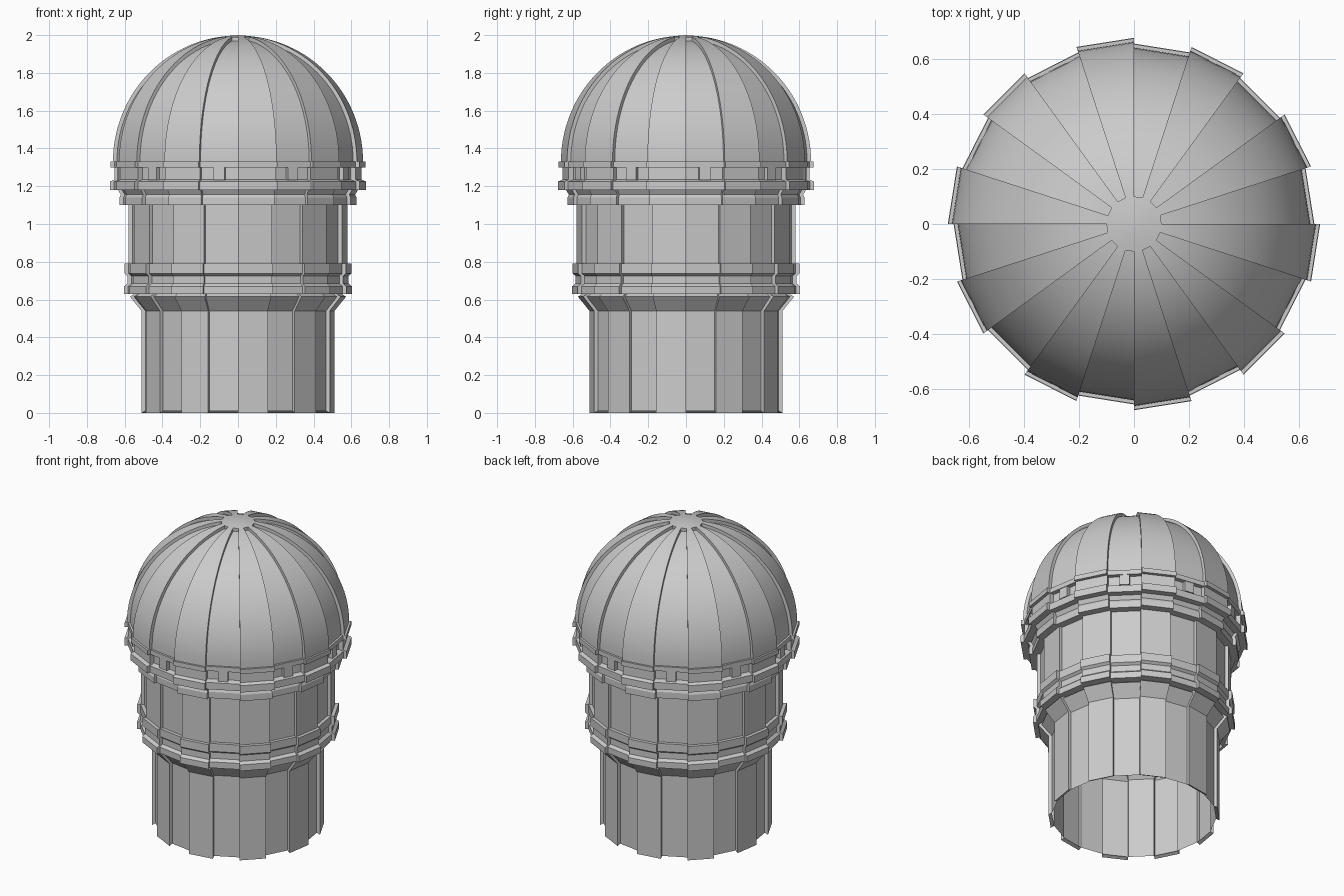
import bpy, bmesh
from math import sin, cos, pi

if "Cube" in bpy.data.objects:
    bpy.data.objects.remove(bpy.data.objects["Cube"])

N = 20             # panels around; every odd panel stands proud
STEP = 0.021       # depth of the recessed panels


def point(bm, r, z, k):
    a = 2 * pi * k / N
    return bm.verts.new((r * cos(a), r * sin(a), z))


def finish(bm, name, flip=False):
    bmesh.ops.remove_doubles(bm, verts=bm.verts, dist=1e-5)
    bmesh.ops.recalc_face_normals(bm, faces=bm.faces)
    mesh = bpy.data.meshes.new(name)
    bm.to_mesh(mesh)
    bm.free()
    ob = bpy.data.objects.new(name, mesh)
    bpy.context.collection.objects.link(ob)
    return ob


def quad(bm, pts):
    """Face from (r, z, k) corners, skipping repeated ones."""
    unique = []
    for p in pts:
        key = (p[0], p[1], p[2] if p[0] > 1e-6 else 0)
        if key not in unique:
            unique.append(key)
    if len(unique) > 2:
        bm.faces.new([point(bm, *p) for p in unique])


def panels(name, high, low, close_bottom=False):
    """Alternating proud and recessed panels, joined by radial step walls."""
    bm = bmesh.new()
    for k in range(N):
        prof = high if k % 2 else low
        for (r0, z0), (r1, z1) in zip(prof, prof[1:]):
            quad(bm, [(r0, z0, k), (r0, z0, k + 1), (r1, z1, k + 1), (r1, z1, k)])
        for i in range(len(high) - 1):
            quad(bm, [(*high[i], k), (*high[i + 1], k), (*low[i + 1], k), (*low[i], k)])
        if close_bottom and k % 2:
            quad(bm, [(*high[0], k), (*high[0], k + 1), (*low[0], k + 1), (*low[0], k)])
    return finish(bm, name)


def inset(profile):
    return [(r - STEP, z) for r, z in profile]


# Lower tower with flared collar
base = [(0.511, 0), (0.511, 0.54), (0.572, 0.615), (0.55, 0.63)]
base_low = inset(base)
base_low[0] = (base_low[0][0], 0.01)
panels("lower_tower", base, base_low, True)

# Drum with triple lower band and upper ledge
drum = [(0.55, 0.63), (0.603, 0.63), (0.603, 0.67), (0.585, 0.685),
        (0.585, 0.725), (0.601, 0.738), (0.601, 0.79), (0.579, 0.79),
        (0.579, 1.10), (0.627, 1.10), (0.627, 1.14), (0.62, 1.155),
        (0.635, 1.18)]
panels("drum", drum, inset(drum))

# Band below the dome, with a deeper slot in the recessed panels
band = [(0.635, 1.18), (0.677, 1.18), (0.677, 1.225), (0.655, 1.235),
        (0.655, 1.30), (0.675, 1.30), (0.675, 1.33), (0.662, 1.33)]
band_low = inset(band)
for i in (3, 4):
    band_low[i] = (0.625, band[i][1])
panels("dome_band", band, band_low)

# Ribbed dome; the recesses stop short of a small crown
steps = 24
t_end = 0.4516 * pi
dome = [(0.662 * cos(t_end * i / steps), 1.33 + 0.668 * sin(t_end * i / steps))
        for i in range(steps + 1)]
dome_low = [(0.662 - STEP, 1.33)] + [
    ((0.662 - STEP) * cos(t_end * i / steps) + 0.003 * i / steps,
     1.33 + (0.668 - STEP) * sin(t_end * i / steps)) for i in range(1, steps + 1)]
crown = [dome[-1], (0.05, 1.996), (0, 2.0)]
shell = panels("dome", dome + crown, dome_low + crown)

# Small blocks in the slots
bm = bmesh.new()
for k in range(0, N, 2):
    res = bmesh.ops.create_cube(bm, size=1)
    a = 2 * pi * (k + 0.5) / N
    for v in res["verts"]:
        r, s, z = 0.627 + v.co.x * 0.03, v.co.y * 0.06, 1.268 + v.co.z * 0.07
        v.co = (r * cos(a) - s * sin(a), r * sin(a) + s * cos(a), z)
finish(bm, "slot_blocks")

# Smooth only along the dome curve
bpy.ops.object.select_all(action='DESELECT')
shell.select_set(True)
bpy.context.view_layer.objects.active = shell
bpy.ops.object.shade_smooth_by_angle(angle=0.5)
